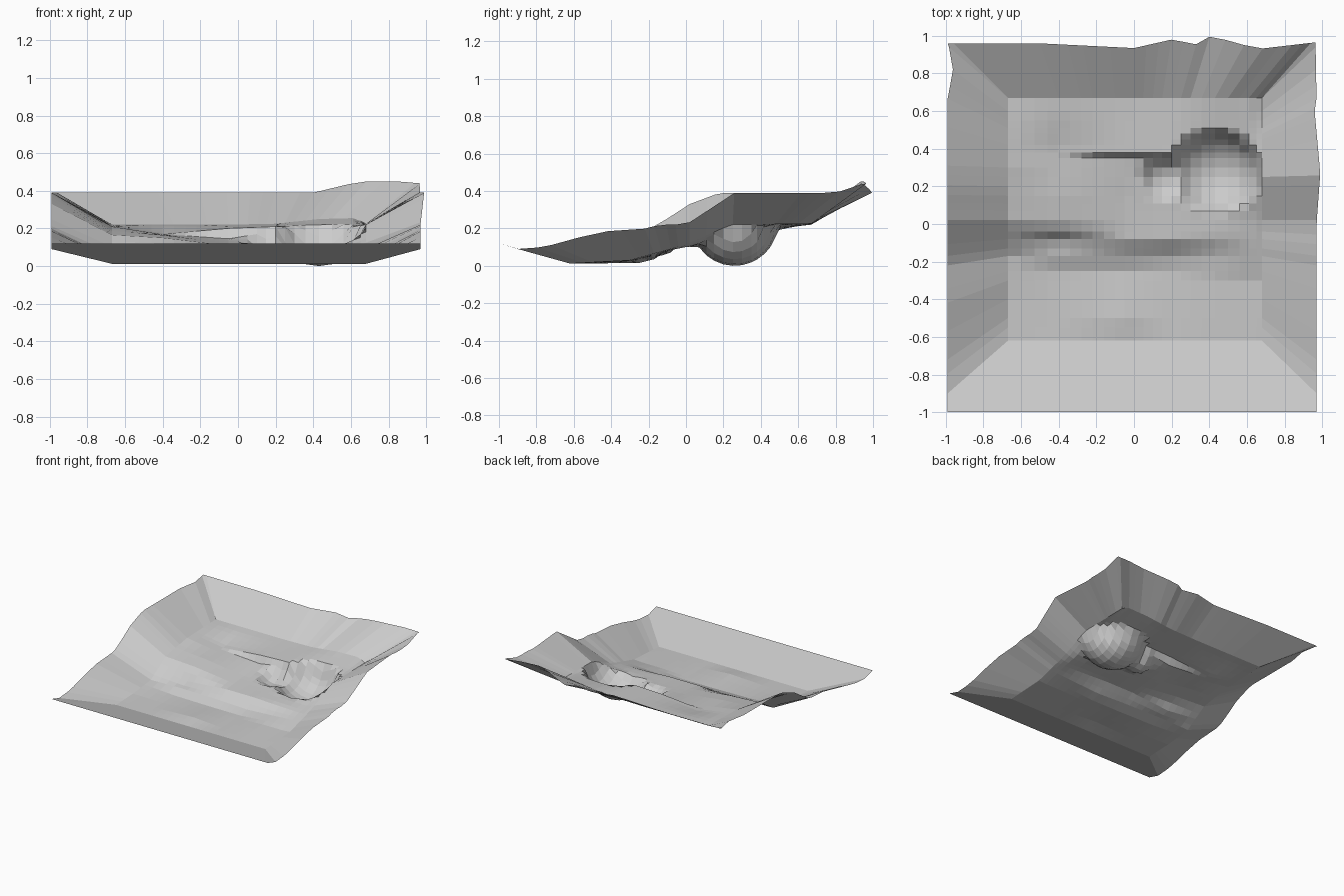
import bpy, bmesh
from math import hypot, sqrt


def interp(pts, t):
    """Piecewise linear profile lookup."""
    if t <= pts[0][0]:
        return pts[0][1]
    for (a, p), (b, q) in zip(pts, pts[1:]):
        if t <= b:
            return p + (q - p) * (t - a) / (b - a)
    return pts[-1][1]


# floor profiles (y, z) at several x stations
STATIONS = [
    (-0.67, [(-.62, .012), (-.4, .02), (-.17, .045), (.02, .165), (.3, .21), (.67, .22)]),
    (-0.40, [(-.62, .012), (-.25, .02), (-.17, .05), (-.09, .06), (-.04, .12), (.02, .15),
             (.15, .165), (.4, .17), (.58, .21), (.67, .22)]),
    (-0.05, [(-.62, .012), (-.5, .03), (-.25, .015), (-.17, .045), (-.08, .1), (.15, .12),
             (.35, .145), (.37, .2), (.67, .22)]),
    (0.20, [(-.62, .012), (-.25, .015), (-.17, .035), (-.08, .1), (.1, .11),
            (.28, .13), (.38, .21), (.67, .225)]),
    (0.43, [(-.62, .012), (-.3, .025), (-.16, .05), (-.07, .095), (.06, .105),
            (.3, .19), (.49, .215), (.67, .25)]),
    (0.62, [(-.62, .012), (-.3, .025), (-.1, .08), (.05, .11), (.2, .18), (.47, .22), (.67, .255)]),
    (0.68, [(-.62, .012), (-.3, .03), (-.1, .085), (0, .115), (.24, .22), (.67, .225)]),
]


def bowl(x, y, cx, cy, rx, ry, bottom, depth):
    d = hypot((x - cx) / rx, (y - cy) / ry)
    return bottom + depth * (1 - sqrt(1 - d * d)) if d < 1 else 9


def floor_z(x, y):
    z = interp([(sx, interp(p, y)) for sx, p in STATIONS], x)
    pit = bowl(x, y, .43, .26, .25, .235, 0, .24)
    tail = bowl(x, y, .16, .23, .14, .13, .07, .12)
    return min(z, pit, tail)


# outer rim: heights along each side, and outline of the ragged edge
LEFT_Z = [(-.9, .09), (-.76, .1), (-.58, .15), (-.42, .185), (-.2, .2), (-.15, .22), (0.02, .33), (.18, .39)]
RIGHT_Z = [(-.9, .09), (-.76, .1), (-.58, .15), (-.42, .185), (-.2, .2), (-.15, .22), (0, .22), (.26, .39),
           (.8, .39), (.95, .44)]
BACK_Z = [(-.99, .39), (.4, .39), (.65, .45), (.85, .45), (.96, .44)]
LEFT_X = [(.53, -.99), (.71, -.99), (.78, -.955), (.95, -.985)]
RIGHT_X = [(0, .97), (.27, .99), (.6, .96), (.67, .97), (.95, .965)]
BACK_Y = [(-.99, .96), (-.5, .96), (0, .935), (.2, .98), (.33, .955), (.41, 1), (.66, .93), (.96, .965)]
SPREAD_Y = [(-.62, -.9), (-.4, -.57), (-.17, -.22), (.02, .02), (.3, .31), (.67, .94)]

xs = [-.67, -.6, -.53, -.46, -.4, -.34, -.28, -.22, -.16, -.1, -.05, 0, .05, .1, .15, .2, .25,
      .3, .36, .43, .5, .56, .61, .65, .68]
ys = [-.62, -.55, -.5, -.4, -.3, -.25, -.17, -.13, -.08, -.04, .02, .07, .11, .15, .2, .25,
      .3, .35, .38, .42, .45, .48, .51, .55, .6, .67]

# rows: front flap edge, floor rows with side flap ends, back flap edge
rows = [[(-.99, -1, .12)] + [(x * 1.4, -1, .12) for x in xs] + [(.97, -1, .12)]]
for y in ys:
    oy = interp(SPREAD_Y, y)
    rows.append([(interp(LEFT_X, oy), oy, interp(LEFT_Z, oy))]
                + [(x, y, floor_z(x, y)) for x in xs]
                + [(interp(RIGHT_X, oy), oy, interp(RIGHT_Z, oy))])
bx = [-.99] + [interp([(-.67, -.96), (-.4, -.5), (0, 0), (.25, .33), (.68, .94)], x) for x in xs] + [.965]
rows.append([(x, interp(BACK_Y, x), interp(BACK_Z, x)) for x in bx])

# terrain sheet
bm = bmesh.new()
grid = [[bm.verts.new(p) for p in row] for row in rows]
for a, b in zip(grid, grid[1:]):
    for i in range(len(a) - 1):
        bm.faces.new((a[i], a[i + 1], b[i + 1], b[i]))
mesh = bpy.data.meshes.new("terrain")
bm.to_mesh(mesh)
bm.free()
bpy.context.collection.objects.link(bpy.data.objects.new("terrain", mesh))
